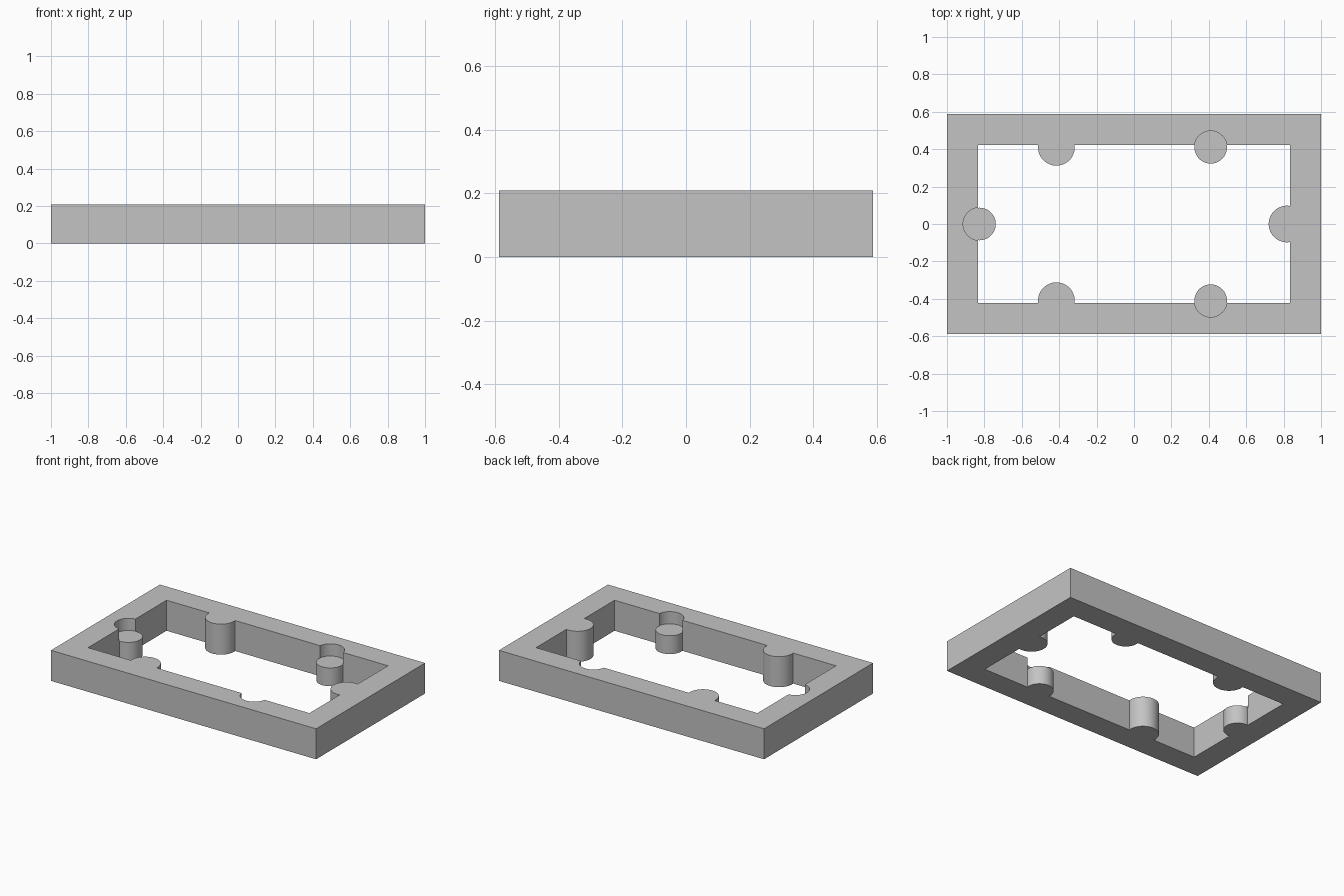
import bpy

cube = bpy.data.objects.get("Cube")
if cube:
    bpy.data.objects.remove(cube, do_unlink=True)

HEIGHT, PEG_HEIGHT = 0.208, 0.125
OUTER = (2.0, 1.174)
INNER = (1.67, 0.846)
BUMP_R, PEG_R = 0.098, 0.087
BUMPS = [(-0.415, 0.41), (-0.415, -0.41), (0.818, 0)]
PEGS = [(0.41, 0.41), (0.41, -0.41), (-0.826, 0)]

grey = bpy.data.materials.new("plain_grey")
grey.use_nodes = True
colour = (0.55, 0.55, 0.55, 1)
grey.diffuse_color = colour
grey.node_tree.nodes["Principled BSDF"].inputs["Base Color"].default_value = colour


def box(name, size, low, high):
    bpy.ops.mesh.primitive_cube_add(size=1, location=(0, 0, (low + high) / 2))
    obj = bpy.context.object
    obj.name = name
    obj.scale = (*size, high - low)
    bpy.ops.object.transform_apply(location=True, rotation=True, scale=True)
    return obj


def cylinder(name, spot, radius, low, high):
    bpy.ops.mesh.primitive_cylinder_add(vertices=64, radius=radius, depth=high - low,
                                        location=(*spot, (low + high) / 2))
    obj = bpy.context.object
    obj.name = name
    return obj


def cut(target, cutter):
    """Subtract the cutter from the target, then discard the cutter."""
    cutter.hide_render = True
    mod = target.modifiers.new("cut", "BOOLEAN")
    mod.operation, mod.solver, mod.object = "DIFFERENCE", "EXACT", cutter
    bpy.context.view_layer.objects.active = target
    bpy.ops.object.modifier_apply(modifier=mod.name)
    bpy.data.objects.remove(cutter, do_unlink=True)


# Opening cutter, bitten away where bumps and pegs stand inside the frame
opening = box("opening_cutter", INNER, -0.1, HEIGHT + 0.1)
for spots, radius in ((BUMPS, BUMP_R), (PEGS, PEG_R)):
    for spot in spots:
        cut(opening, cylinder("pillar", spot, radius, -0.2, HEIGHT + 0.2))

# Frame with its round bumps and pegs
frame = box("connector_frame", OUTER, 0, HEIGHT)
cut(frame, opening)

# Lowered peg tops, sunk as round recesses into the frame
for spot in PEGS:
    cut(frame, cylinder("recess", spot, PEG_R + 0.0005, PEG_HEIGHT, HEIGHT + 0.1))

# Finish: one colour, smooth round walls with sharp edges
frame.data.materials.clear()
frame.data.materials.append(grey)
for face in frame.data.polygons:
    face.material_index = 0
bpy.ops.object.select_all(action="DESELECT")
frame.select_set(True)
bpy.context.view_layer.objects.active = frame
bpy.ops.object.shade_smooth_by_angle()
